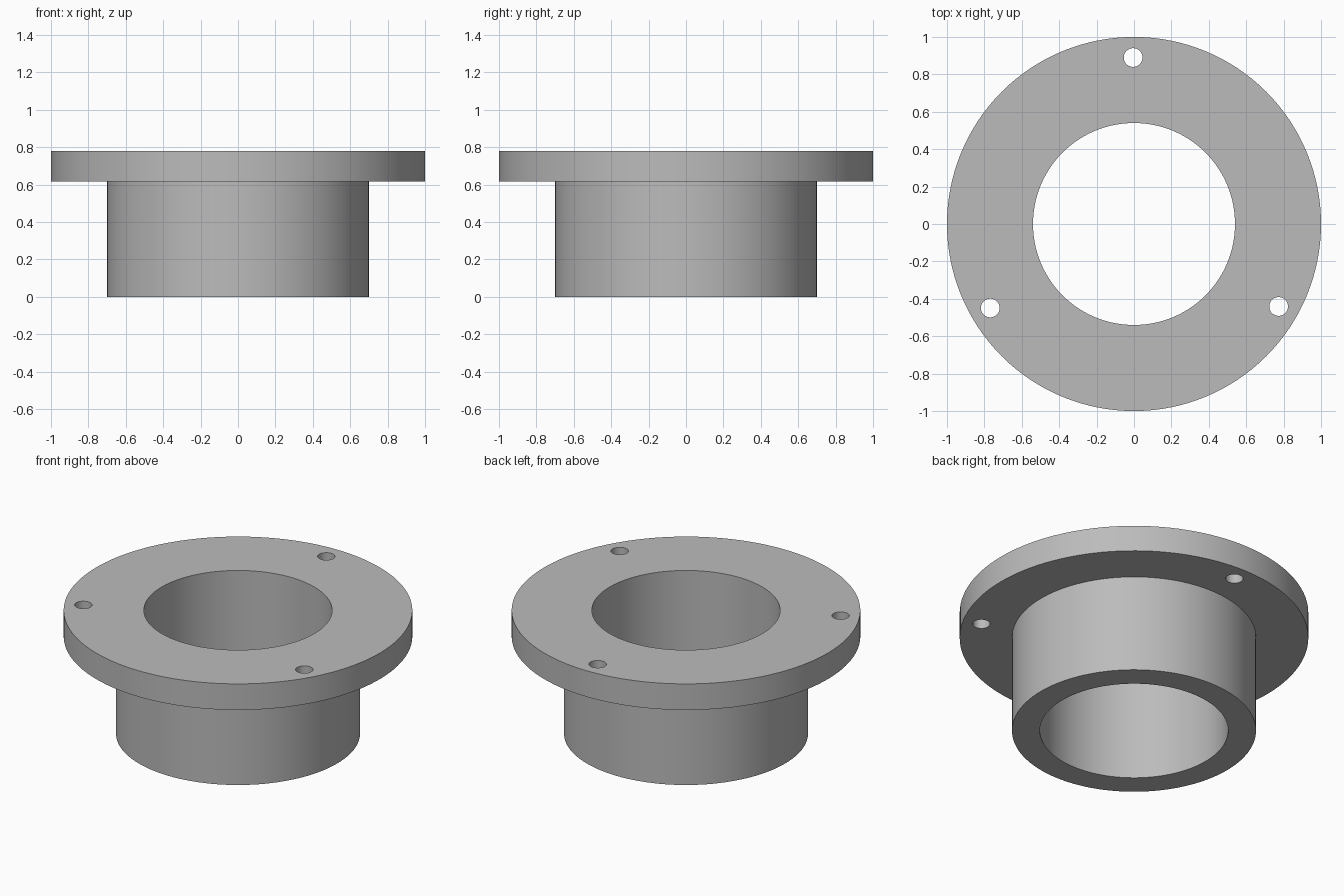
import bpy, bmesh
from math import cos, sin, radians, tau

old = bpy.data.objects.get("Cube")
if old:
    bpy.data.objects.remove(old, do_unlink=True)

SEGMENTS = 128
TOP = 0.78

grey = bpy.data.materials.new("machined grey")
grey.use_nodes = True
COLOUR = (0.5, 0.5, 0.5, 1)
grey.diffuse_color = COLOUR
grey.node_tree.nodes["Principled BSDF"].inputs["Base Color"].default_value = COLOUR


def lathe(name, profile):
    """Revolve a closed (radius, height) outline around z."""
    bm = bmesh.new()
    rings = [[bm.verts.new((r * cos(tau * i / SEGMENTS), r * sin(tau * i / SEGMENTS), z))
              for i in range(SEGMENTS)] for r, z in profile]
    for a, b in zip(rings, rings[1:] + rings[:1]):
        for i in range(SEGMENTS):
            j = (i + 1) % SEGMENTS
            bm.faces.new((a[i], a[j], b[j], b[i]))
    bmesh.ops.recalc_face_normals(bm, faces=bm.faces)
    mesh = bpy.data.meshes.new(name)
    bm.to_mesh(mesh)
    bm.free()
    mesh.materials.append(grey)
    obj = bpy.data.objects.new(name, mesh)
    bpy.context.collection.objects.link(obj)
    return obj


# Flanged sleeve: bore, sleeve wall and wide rim in one outline
bushing = lathe("flanged_bushing", [(0.54, 0), (0.70, 0), (0.70, 0.615),
                                    (1.0, 0.615), (1.0, TOP), (0.54, TOP)])

# Three bolt holes through the rim
cutters = []
for k in range(3):
    angle = radians(90.3 + 120 * k)
    bpy.ops.mesh.primitive_cylinder_add(
        vertices=48, radius=0.05, depth=0.4,
        location=(0.89 * cos(angle), 0.89 * sin(angle), 0.7))
    cutter = bpy.context.object
    cutter.name = "bolt_hole_cutter"
    cutter.hide_render = True
    cutter.data.materials.append(grey)
    cut = bushing.modifiers.new("bolt hole", "BOOLEAN")
    cut.operation = "DIFFERENCE"
    cut.solver = "EXACT"
    cut.object = cutter
    cutters.append(cutter)

# Bake the holes, then smooth the round walls and keep the rims sharp
bpy.ops.object.select_all(action="DESELECT")
bushing.select_set(True)
bpy.context.view_layer.objects.active = bushing
bpy.ops.object.convert(target="MESH")
for cutter in cutters:
    bpy.data.objects.remove(cutter, do_unlink=True)
bpy.ops.object.shade_smooth_by_angle(angle=radians(30))
